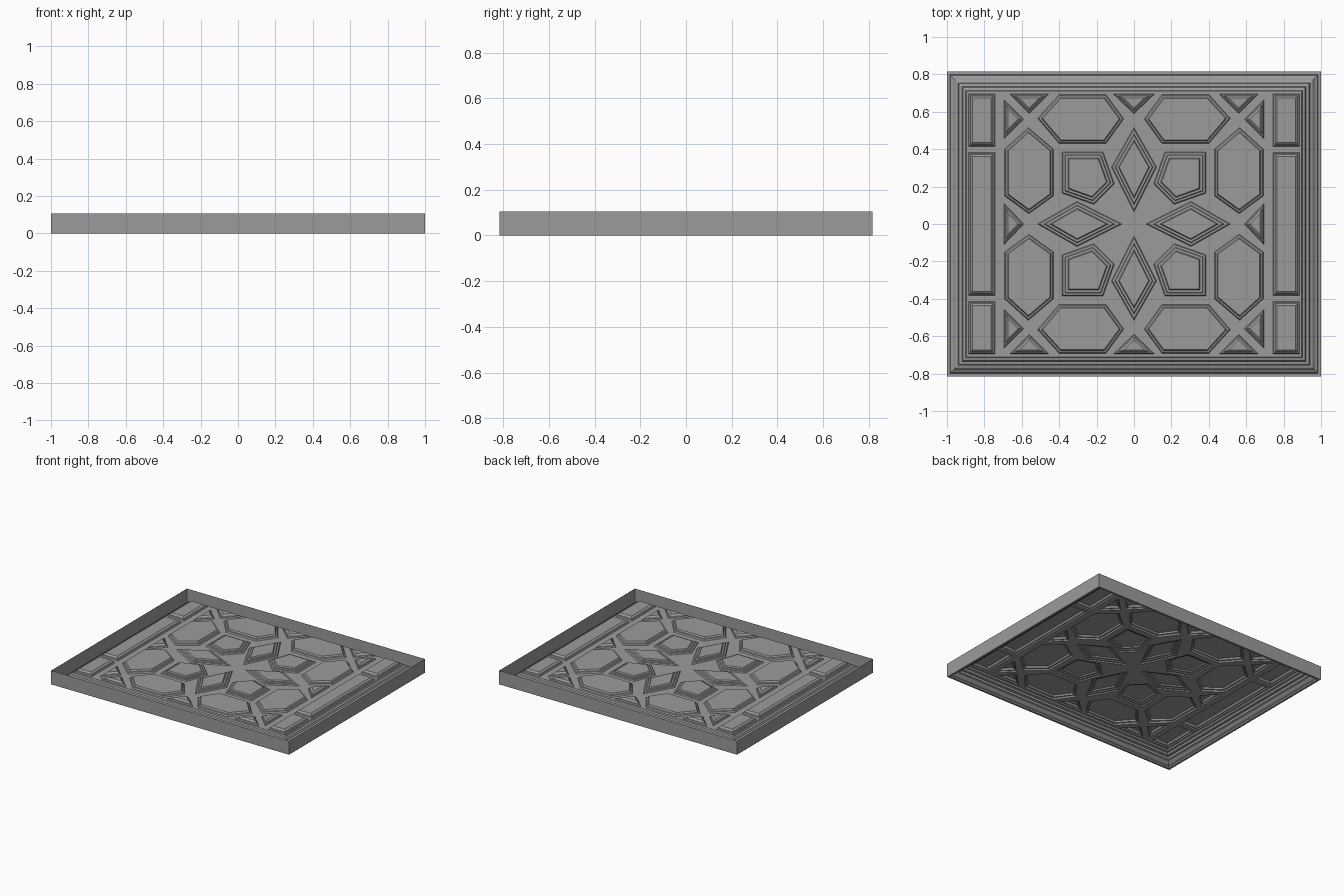
import bpy, bmesh
from mathutils import Vector

if "Cube" in bpy.data.objects:
    bpy.data.objects.remove(bpy.data.objects["Cube"])

grey = bpy.data.materials.new("plaster_grey")
grey.diffuse_color = (0.33, 0.33, 0.33, 1)
grey.use_nodes = True
grey.node_tree.nodes["Principled BSDF"].inputs["Base Color"].default_value = grey.diffuse_color
RIB, TOP = 0.08, 0.103


def ccw(pts):
    area = sum(a[0] * b[1] - b[0] * a[1] for a, b in zip(pts, pts[1:] + pts[:1]))
    return pts if area > 0 else pts[::-1]


def inset(pts, d):
    """Move every side of a convex outline inward by d."""
    out, n = [], len(pts)
    for i in range(n):
        p = Vector(pts[i])
        e1 = (p - Vector(pts[i - 1])).normalized()
        e2 = (Vector(pts[(i + 1) % n]) - p).normalized()
        n1, n2 = Vector((-e1.y, e1.x)), Vector((-e2.y, e2.x))
        out.append(tuple(p + (n1 + n2) * (d / (1 + n1.dot(n2)))))
    return out


def stepped(bm, pts, profile, fill):
    """Nested loops following a moulding profile of (inset, z)."""
    loops = [[bm.verts.new((x, y, z)) for x, y in inset(pts, d)] for d, z in profile]
    n = len(pts)
    for a, b in zip(loops, loops[1:]):
        for i in range(n):
            j = (i + 1) % n
            bm.faces.new((a[i], a[j], b[j], b[i]))
    if fill:
        bm.faces.new(loops[-1])


def finish(bm, name):
    me = bpy.data.meshes.new(name)
    bm.to_mesh(me)
    bm.free()
    me.materials.append(grey)
    ob = bpy.data.objects.new(name, me)
    bpy.context.collection.objects.link(ob)


def rect(x0, x1, y0, y1):
    return [(x0, y0), (x1, y0), (x1, y1), (x0, y1)]


def symmetric(shape, swap):
    """All mirrored copies of an outline, without duplicates."""
    found = {}
    for s in ([shape, [(y, x) for x, y in shape]] if swap else [shape]):
        for sx in (1, -1):
            for sy in (1, -1):
                q = [(sx * x, sy * y) for x, y in s]
                key = frozenset((round(x, 3) + 0.0, round(y, 3) + 0.0) for x, y in q)
                found[key] = ccw(q)
    return list(found.values())


# moulding profiles
simple = [(0, RIB), (0.005, 0.09), (0.014, 0.092), (0.02, TOP)]
small = [(0, RIB), (0.004, 0.088), (0.01, 0.09), (0.014, 0.096), (0.022, TOP)]
rich = [(0, RIB), (0.005, 0.087), (0.016, 0.088), (0.02, 0.094),
        (0.032, 0.095), (0.037, TOP)]

# coffer outlines in the positive quadrant: name, outline, profile, swap x and y
cells = [
    ("hexagon_coffers", [(0.515, 0.565), (0.4, 0.692), (0.15, 0.692),
                         (0.055, 0.562), (0.15, 0.43), (0.4, 0.43)], simple, True),
    ("star_kites", [(0, 0.065), (0.12, 0.305), (0, 0.515), (-0.12, 0.305)], rich, True),
    ("diagonal_kites", [(0.385, 0.385), (0.165, 0.385), (0.105, 0.215),
                        (0.215, 0.105), (0.385, 0.165)], rich, False),
    ("corner_triangles", [(0.665, 0.695), (0.455, 0.695), (0.56, 0.59)], small, True),
    ("edge_triangles", [(0.11, 0.695), (-0.11, 0.695), (0, 0.59)], small, True),
    ("side_end_panels", rect(0.743, 0.885, 0.415, 0.695), small, False),
    ("side_long_panels", rect(0.743, 0.885, -0.382, 0.382), small, False),
]

outer = rect(-1, 1, -0.815, 0.815)

# straight outer wall
bm = bmesh.new()
stepped(bm, outer, [(0, 0), (0, 0.105)], False)
finish(bm, "outer_wall")

# moulded frame rising from the wall foot to the rib sheet
bm = bmesh.new()
stepped(bm, outer, [(0, 0), (0.015, 0), (0.02, 0.01), (0.032, 0.016), (0.045, 0.03),
                    (0.06, 0.035), (0.064, 0.05), (0.08, 0.053), (0.086, 0.066),
                    (0.1, 0.07), (0.105, RIB)], False)
finish(bm, "moulded_frame")

# coffers
holes = []
for name, shape, profile, swap in cells:
    bm = bmesh.new()
    for pts in symmetric(shape, swap):
        stepped(bm, pts, profile, True)
        holes.append(pts)
    finish(bm, name)

# flat rib sheet with an opening at every coffer
bm = bmesh.new()
edges = []
for pts in [inset(outer, 0.105)] + holes:
    vs = [bm.verts.new((x, y, RIB)) for x, y in pts]
    edges += [bm.edges.new((a, b)) for a, b in zip(vs, vs[1:] + vs[:1])]
bmesh.ops.triangle_fill(bm, use_beauty=True, use_dissolve=False,
                        edges=edges, normal=(0, 0, 1))
finish(bm, "rib_sheet")
